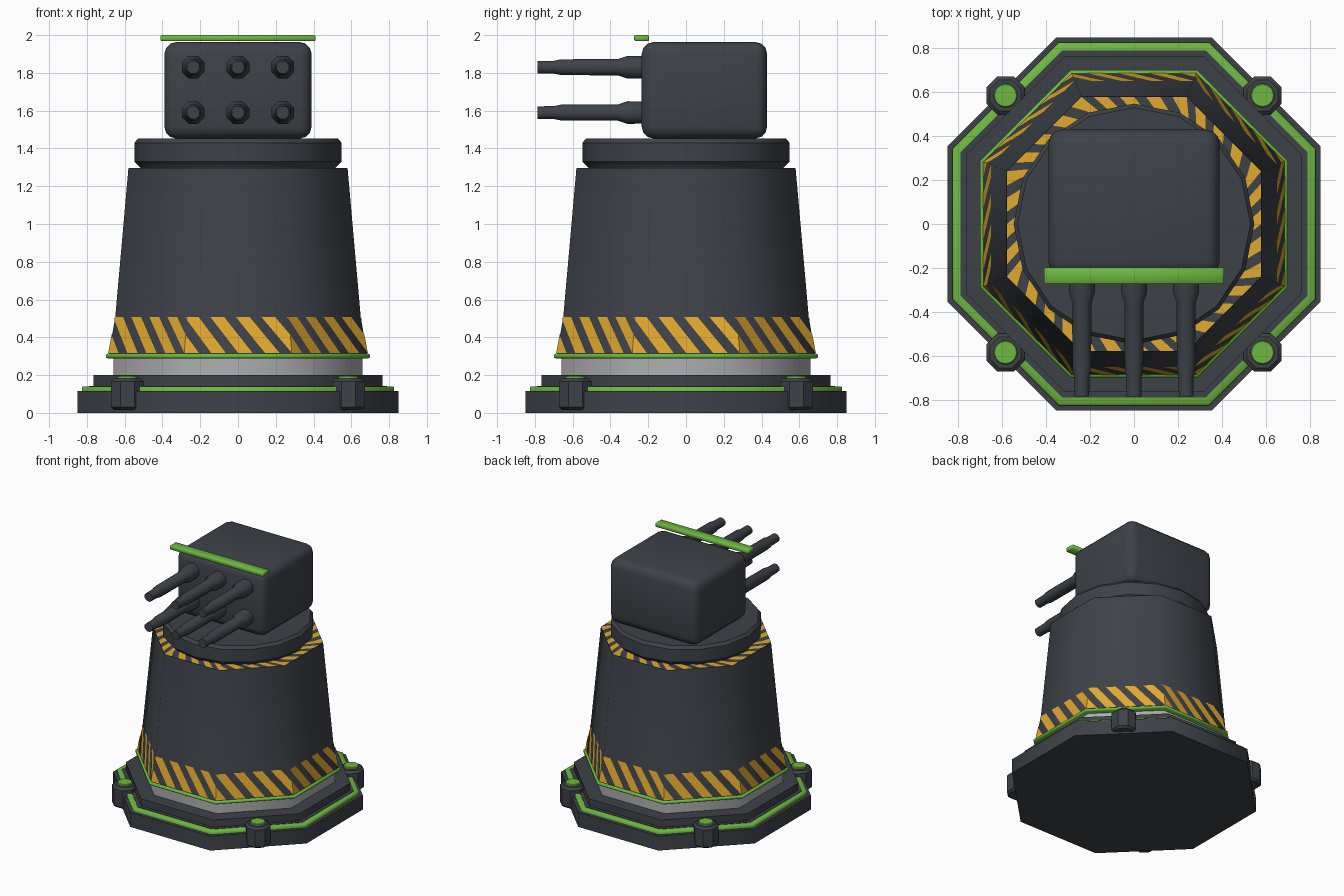
import bpy, bmesh, math
from mathutils import Matrix, Vector

if "Cube" in bpy.data.objects:
    bpy.data.objects.remove(bpy.data.objects["Cube"])


def mat(name, rgb):
    m = bpy.data.materials.new(name)
    m.diffuse_color = (*rgb, 1)
    m.use_nodes = True
    m.node_tree.nodes["Principled BSDF"].inputs["Base Color"].default_value = m.diffuse_color
    return m


DARK = mat("dark slate", (0.048, 0.055, 0.066))
YELLOW = mat("hazard yellow", (0.76, 0.40, 0.028))
GREEN = mat("bright green", (0.156, 0.48, 0.054))
GREY = mat("light grey", (0.43, 0.43, 0.45))


def finish(bm, name, m, angle=60):
    me = bpy.data.meshes.new(name)
    bm.to_mesh(me)
    bm.free()
    me.materials.append(m)
    ob = bpy.data.objects.new(name, me)
    bpy.context.collection.objects.link(ob)
    bpy.ops.object.select_all(action='DESELECT')
    ob.select_set(True)
    bpy.context.view_layer.objects.active = ob
    bpy.ops.object.shade_smooth_by_angle(angle=math.radians(angle))
    return ob


def turned(name, rings, m, n=8, flats=True, matrix=Matrix(), angle=60):
    """Closed n-sided solid from (radius, height) rings; flats=True: radius to the flats."""
    bm = bmesh.new()
    k = 1 / math.cos(math.pi / n) if flats else 1
    ph = math.pi / n if flats else 0
    loops = [[bm.verts.new((r * k * math.cos(ph + math.tau * i / n),
                            r * k * math.sin(ph + math.tau * i / n), z))
              for i in range(n)] for r, z in rings]
    for a, b in zip(loops, loops[1:]):
        for i in range(n):
            j = (i + 1) % n
            bm.faces.new((a[i], a[j], b[j], b[i]))
    bm.faces.new(loops[0][::-1])
    bm.faces.new(loops[-1])
    bm.transform(matrix)
    return finish(bm, name, m, angle)


def block(name, lo, hi, bevel, segs, m):
    bm = bmesh.new()
    lo, hi = Vector(lo), Vector(hi)
    bmesh.ops.create_cube(bm, size=1)
    bmesh.ops.scale(bm, vec=hi - lo, verts=bm.verts)
    bmesh.ops.translate(bm, vec=(lo + hi) / 2, verts=bm.verts)
    bmesh.ops.bevel(bm, geom=bm.edges[:], offset=bevel, segments=segs,
                    profile=0.5, affect='EDGES')
    return finish(bm, name, m, 50)


def stripes(name, lower, upper, shift):
    """Slanted stripes cut in a flat strip, then wrapped round the octagon."""
    bm = bmesh.new()
    bm.faces.new([bm.verts.new(p) for p in ((0, 0, 0), (8, 0, 0), (8, 1, 0), (0, 1, 0))])

    def cut(s, slope):
        bmesh.ops.bisect_plane(bm, geom=bm.verts[:] + bm.edges[:] + bm.faces[:],
                               plane_co=(s, 0, 0), plane_no=(1, slope, 0))
    for i in range(1, 8):
        cut(i, 0)
    for i in range(35):
        cut(i * 0.25, shift)
        cut(i * 0.25 + 0.135, shift)
    off = []
    for f in bm.faces:
        c = f.calc_center_median()
        if (c.x + shift * c.y) % 0.25 > 0.135:
            off.append(f)
    bmesh.ops.delete(bm, geom=off, context='FACES')
    for v in bm.verts:
        s, t = v.co.x, v.co.y
        i = min(int(s + 1e-5), 7)
        r = (lower[0] + (upper[0] - lower[0]) * t) / math.cos(math.pi / 8)
        a = math.radians(-112.5 + 45 * i)
        b = a + math.pi / 4
        f = s - i
        v.co = (r * (math.cos(a) * (1 - f) + math.cos(b) * f),
                r * (math.sin(a) * (1 - f) + math.sin(b) * f),
                lower[1] + (upper[1] - lower[1]) * t)
    return finish(bm, name, YELLOW, 30)


# Stepped octagonal base with green trim
turned("base", [(.85, 0), (.85, .115), (.79, .115), (.79, .143), (.764, .143),
                (.764, .2), (.6, .2)], DARK)
turned("base_trim", [(.826, .11), (.826, .135), (.82, .14), (.78, .14)], GREEN)

# Corner bolts with green caps
for i, (sx, sy) in enumerate([(1, 1), (-1, 1), (-1, -1), (1, -1)]):
    at = Matrix.Translation((.585 * sx, .585 * sy, 0))
    turned(f"bolt_{i}", [(.07, .015), (.087, .03), (.087, .165), (.07, .182)], DARK,
           8, True, at, 40)
    turned(f"bolt_cap_{i}", [(.055, .18), (.055, .192), (.05, .197)], GREEN,
           16, False, at, 40)

# Light collar and green ring under the tower
turned("collar", [(.66, .19), (.66, .295)], GREY)
turned("tower_trim", [(.69, .288), (.70, .294), (.70, .306), (.69, .314)], GREEN)

# Tapered tower with hazard stripes
turned("tower", [(.685, .31), (.65, .505), (.58, 1.297)], DARK)
stripes("lower_stripes", (.687, .318), (.652, .507), .27)
stripes("upper_stripes", (.579, 1.299), (.48, 1.299), .2)

# Turntable
turned("turntable", [(.515, 1.29), (.518, 1.30), (.548, 1.33), (.548, 1.43),
                     (.53, 1.452)], DARK, 16, False, angle=30)

# Gun housing and sight bar
block("gun_housing", (-.39, -.235, 1.452), (.39, .43, 1.964), .065, 3, DARK)
block("sight_bar", (-.41, -.274, 1.968), (.41, -.197, 2.0), .005, 1, GREEN)

# Six barrels pointing forward
for i, x in enumerate((-.237, 0, .237)):
    for j, z in enumerate((1.59, 1.83)):
        m = Matrix.Translation((x, 0, z)) @ Matrix.Rotation(math.pi / 2, 4, 'X')
        turned(f"barrel_{i}_{j}", [(.058, .2), (.06, .31), (.043, .36), (.042, .66),
                                   (.034, .70), (.033, .785)], DARK, 8, True, m, 50)
